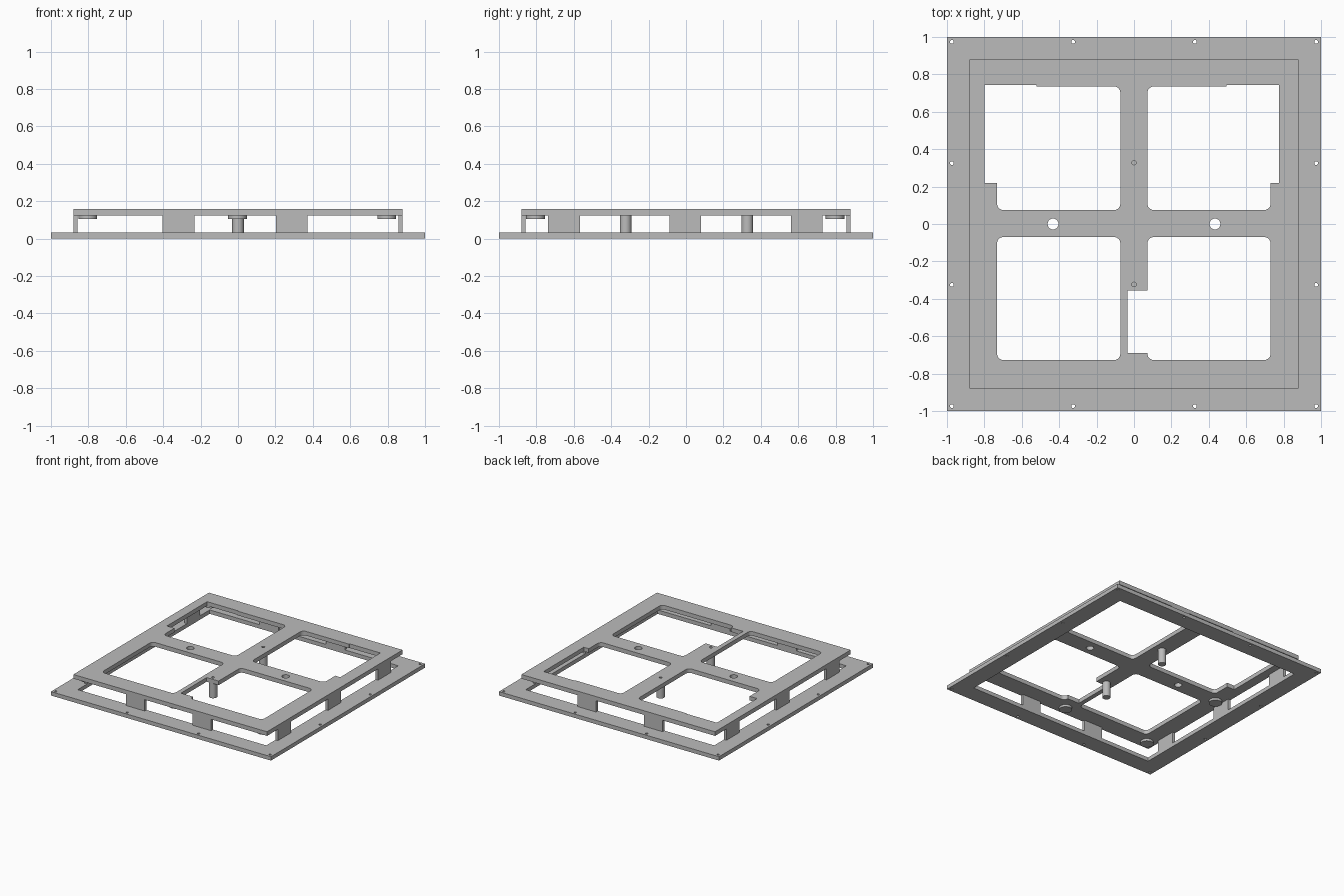
import bpy, bmesh
from math import sin, cos, pi
from mathutils import Vector

cube = bpy.data.objects.get("Cube")
if cube:
    bpy.data.objects.remove(cube, do_unlink=True)

grey = bpy.data.materials.new("mid_grey")
grey.use_nodes = True
grey.diffuse_color = (0.5, 0.5, 0.5, 1)
grey.node_tree.nodes["Principled BSDF"].inputs["Base Color"].default_value = (0.5, 0.5, 0.5, 1)

BASE_TOP, PLATE_LOW, PLATE_TOP = 0.032, 0.125, 0.159
INNER, OUTER = 0.857, 0.88


def outline(corners):
    """Closed outline of right-angled corners (x, y[, fillet radius])."""
    pts = []
    n = len(corners)
    for i, c in enumerate(corners):
        p = Vector(c[:2])
        if len(c) < 3:
            pts.append(p)
            continue
        r = c[2]
        before = (Vector(corners[i - 1][:2]) - p).normalized()
        after = (Vector(corners[(i + 1) % n][:2]) - p).normalized()
        centre = p + r * (before + after)
        for k in range(7):
            t = k * pi / 12
            pts.append(centre - r * (after * cos(t) + before * sin(t)))
    return pts


def rect(x0, y0, x1, y1, *r):
    return outline([(x0, y0, *r), (x1, y0, *r), (x1, y1, *r), (x0, y1, *r)])


def circle(x, y, r, n=24):
    return [Vector((x + r * cos(2 * pi * k / n), y + r * sin(2 * pi * k / n))) for k in range(n)]


def slab(name, z0, z1, loops):
    """Flat part: first loop is the edge, the others are openings."""
    curve = bpy.data.curves.new(name, "CURVE")
    curve.dimensions = "2D"
    curve.fill_mode = "BOTH"
    curve.extrude = (z1 - z0) / 2
    for loop in loops:
        spline = curve.splines.new("POLY")
        spline.points.add(len(loop) - 1)
        for point, co in zip(spline.points, loop):
            point.co = (co.x, co.y, 0, 1)
        spline.use_cyclic_u = True
    temp = bpy.data.objects.new(name + "_profile", curve)
    bpy.context.collection.objects.link(temp)
    bpy.context.view_layer.update()
    graph = bpy.context.evaluated_depsgraph_get()
    mesh = bpy.data.meshes.new_from_object(temp.evaluated_get(graph))
    bpy.data.objects.remove(temp, do_unlink=True)
    bpy.data.curves.remove(curve)
    # Weld caps to sides and lift into place
    bm = bmesh.new()
    bm.from_mesh(mesh)
    bmesh.ops.remove_doubles(bm, verts=bm.verts, dist=0.0001)
    bmesh.ops.recalc_face_normals(bm, faces=bm.faces)
    bmesh.ops.translate(bm, verts=bm.verts, vec=(0, 0, (z0 + z1) / 2))
    bm.to_mesh(mesh)
    bm.free()
    mesh.name = name
    mesh.materials.clear()
    mesh.materials.append(grey)
    obj = bpy.data.objects.new(name, mesh)
    bpy.context.collection.objects.link(obj)
    bpy.ops.object.select_all(action="DESELECT")
    obj.select_set(True)
    bpy.context.view_layer.objects.active = obj
    bpy.ops.object.shade_smooth_by_angle(angle=0.6)
    return obj


# Base frame with a ring of screw holes
stations = (-0.974, -0.325, 0.325, 0.974)
edge = stations[-1]
screws = [circle(x, y, 0.01, 12) for x in stations for y in stations
          if abs(x) == edge or abs(y) == edge]
slab("base_frame", 0, BASE_TOP,
     [rect(-1, -1, 1, 1), rect(-INNER, -INNER, INNER, INNER)] + screws)

# Top plate: four windows, three of them notched
R = 0.033
back_left = outline([
    (-0.073, 0.075, R), (-0.073, 0.735, R), (-0.52, 0.735), (-0.52, 0.742),
    (-0.8, 0.742), (-0.8, 0.22), (-0.732, 0.22), (-0.732, 0.075, R)])
back_right = outline([
    (0.072, 0.075, R), (0.73, 0.075, R), (0.73, 0.22), (0.775, 0.22),
    (0.775, 0.742), (0.495, 0.742), (0.495, 0.735), (0.072, 0.735, R)])
front_right = outline([
    (0.072, -0.07, R), (0.73, -0.07, R), (0.73, -0.727, R), (0.072, -0.727, R),
    (0.072, -0.69), (-0.036, -0.69), (-0.036, -0.355), (0.072, -0.355)])
front_left = rect(-0.732, -0.727, -0.073, -0.07, R)
boss_ys = (-0.323, 0.328)
plate_holes = [circle(x, 0, 0.029) for x in (-0.433, 0.433)]
plate_holes += [circle(0, y, 0.012, 16) for y in boss_ys]
slab("top_plate", PLATE_LOW, PLATE_TOP,
     [rect(-OUTER, -OUTER, OUTER, OUTER), back_left, back_right, front_left, front_right]
     + plate_holes)

# Support tabs joining base and plate
HALF = 0.085
for s, side in ((-1, "low"), (1, "high")):
    a, b = sorted((s * INNER, s * OUTER))
    for i, x in enumerate((-0.318, 0.287)):
        slab(f"support_tab_y_{side}_{i}", BASE_TOP, PLATE_LOW, [rect(x - HALF, a, x + HALF, b)])
    for i, y in enumerate((-0.653, -0.004, 0.646)):
        slab(f"support_tab_x_{side}_{i}", BASE_TOP, PLATE_LOW, [rect(a, y - HALF, b, y + HALF)])

# Hollow screw posts under the central bar
for i, y in enumerate(boss_ys):
    slab(f"post_{i}", 0.02, PLATE_LOW, [circle(0, y, 0.031), circle(0, y, 0.012, 16)])
    slab(f"post_end_{i}", 0, 0.02, [circle(0, y, 0.031)])

# Round pads under the plate rim
for x in (-0.803, -0.003, 0.795):
    for y in (-0.805, -0.003, 0.797):
        if abs(x) > 0.1 or abs(y) > 0.1:
            slab("rim_pad", 0.106, PLATE_LOW, [circle(x, y, 0.05)])
